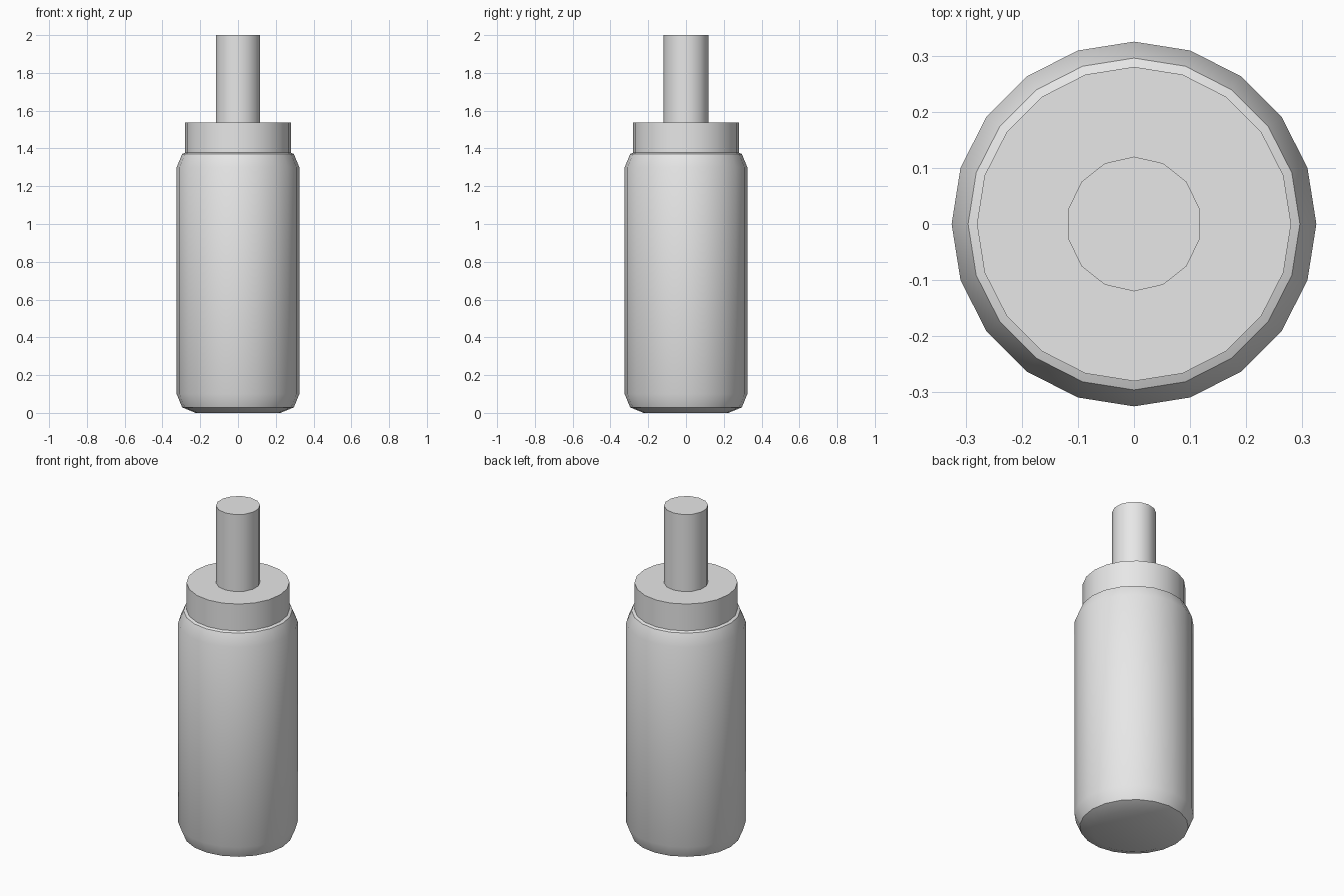
import bpy, bmesh, math

if "Cube" in bpy.data.objects:
    bpy.data.objects.remove(bpy.data.objects["Cube"])

grey = bpy.data.materials.new("plain grey")
grey.diffuse_color = (0.8, 0.8, 0.8, 1)
grey.use_nodes = True
grey.node_tree.nodes["Principled BSDF"].inputs["Base Color"].default_value = grey.diffuse_color


def lathe(name, sides, profile):
    """Capped solid of revolution from (radius, z) points, first corner on +y."""
    bm = bmesh.new()
    rings = []
    for r, z in profile:
        angles = [2 * math.pi * i / sides for i in range(sides)]
        rings.append([bm.verts.new((-r * math.sin(a), r * math.cos(a), z)) for a in angles])
    for low, high in zip(rings, rings[1:]):
        for i in range(sides):
            j = (i + 1) % sides
            bm.faces.new((low[i], low[j], high[j], high[i]))
    bm.faces.new(rings[0][::-1])
    bm.faces.new(rings[-1])
    bmesh.ops.recalc_face_normals(bm, faces=bm.faces)
    mesh = bpy.data.meshes.new(name)
    bm.to_mesh(mesh)
    bm.free()
    mesh.materials.append(grey)
    obj = bpy.data.objects.new(name, mesh)
    bpy.context.collection.objects.link(obj)
    bpy.ops.object.select_all(action='DESELECT')
    obj.select_set(True)
    bpy.context.view_layer.objects.active = obj
    bpy.ops.object.shade_smooth_by_angle(angle=math.radians(30))
    return obj


# Main body with two-step rounded rims
R, H, B = 0.325, 1.4, 0.1
c = B * (1 - math.sqrt(0.5))
lower = [(R - B, 0), (R - c, c), (R, B)]
lathe("bottle_body", 20, lower + [(r, H - z) for r, z in reversed(lower)])

# Collar sunk slightly into the shoulder
lathe("collar", 20, [(0.28, 1.37), (0.28, 1.538)])

# Narrow spout on top
lathe("spout", 14, [(0.12, 1.53), (0.12, 2.0)])
